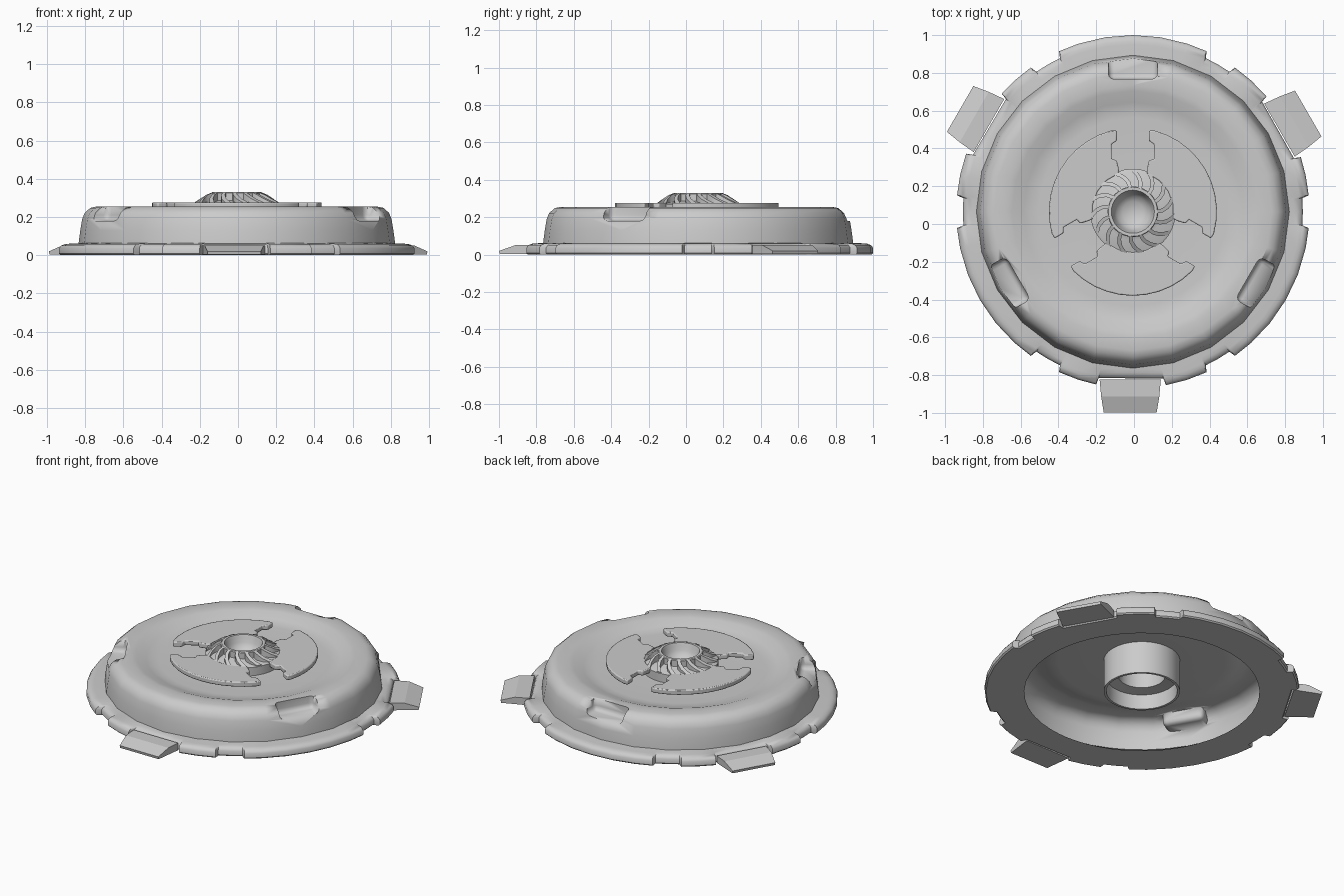
import bpy, bmesh
from math import radians, sin, cos, pi, hypot, asin
from mathutils import Matrix, Vector

if "Cube" in bpy.data.objects:
    bpy.data.objects.remove(bpy.data.objects["Cube"])

AXIS = (-.006, .065)  # shared axis of the round parts


def finish(name, bm, angle=35):
    bmesh.ops.remove_doubles(bm, verts=bm.verts, dist=1e-5)
    bmesh.ops.recalc_face_normals(bm, faces=bm.faces)
    me = bpy.data.meshes.new(name)
    bm.to_mesh(me)
    bm.free()
    ob = bpy.data.objects.new(name, me)
    bpy.context.collection.objects.link(ob)
    ob.location = (*AXIS, 0)
    bpy.ops.object.select_all(action='DESELECT')
    ob.select_set(True)
    bpy.context.view_layer.objects.active = ob
    bpy.ops.object.shade_smooth_by_angle(angle=radians(angle))
    return ob


def sweep(name, angles, profile, angle=35):
    """Join the profile (r, z points) at each angle into a turned surface."""
    bm = bmesh.new()
    rings = []
    for i, a in enumerate(angles):
        rings.append([bm.verts.new((*polar(r, a), z)) for r, z in profile(i)])
    for i, p in enumerate(rings):
        q = rings[(i + 1) % len(rings)]
        for j in range(len(p) - 1):
            bm.faces.new((p[j], q[j], q[j + 1], p[j + 1]))
    bmesh.ops.dissolve_degenerate(bm, edges=bm.edges, dist=1e-6)
    return finish(name, bm, angle)


def lathe(name, pts, n, angle=35):
    return sweep(name, [90 + 360 * i / n for i in range(n)], lambda i: pts, angle)


def polar(r, deg):
    return r * cos(radians(deg)), r * sin(radians(deg))


def prism(bm, outline, z0, top, inset=1):
    """Extrude a flat outline from z0 to top(x, y)."""
    lo = [bm.verts.new((x, y, z0)) for x, y in outline]
    hi = [bm.verts.new((x, y, top(x, y))) for x, y in outline]
    n = len(outline)
    bm.faces.new(lo[::-1])
    bm.faces.new(hi)
    for i in range(n):
        k = (i + 1) % n
        bm.faces.new((lo[i], lo[k], hi[k], hi[i]))


# base flange with shallow notches and three straight recesses behind the lugs
RO = .935
steps = []
for s in range(6):
    a0 = 60 * s
    steps += [(a0 - 5.3, RO), (a0 - 4.6, .90), (a0, .90), (a0 + 4.6, .90), (a0 + 5.3, RO), (a0 + 12, RO)]
    if s % 2 == 0:
        steps.append((a0 + 18.0, RO))
        steps += [(a0 + 29.4 + d, .882 / cos(radians(d))) for d in (-11, -5, 0, 5, 11)]
        steps.append((a0 + 40.8, RO))
    else:
        steps += [(a0 + 21, RO), (a0 + 30, RO), (a0 + 39, RO)]
    steps.append((a0 + 48, RO))


def flange_profile(i):
    r = steps[i][1]
    return [(.70, 0), (r - .008, 0), (r, .008), (r, .036),
            (r - .01, .05), (r - .03, .058), (r - .05, .06), (.80, .064)]


sweep("base_flange", [s[0] for s in steps], flange_profile, 40)

# dished cover, built solid so the pockets can be cut, then opened below
cover = lathe("cover", [(0, .03), (.83, .03), (.828, .07), (.82, .13), (.81, .19), (.797, .222),
                        (.767, .248), (.735, .255), (.67, .255), (.64, .250), (.58, .228),
                        (.54, .218), (.50, .215), (.22, .215), (0, .215)], 24)

# rounded pocket cutters at 90, 210 and 330 degrees
bm = bmesh.new()
for a in (90, 210, 330):
    b = bmesh.new()
    bmesh.ops.create_cube(b, size=1)
    bmesh.ops.scale(b, vec=(.26, .26, .25), verts=b.verts)
    bmesh.ops.bevel(b, geom=b.edges[:], offset=.03, segments=3, profile=.5, affect='EDGES')
    b.transform(Matrix.Rotation(radians(a), 4, 'Z') @ Matrix.Translation((.832, 0, .305)))
    tmp = bpy.data.meshes.new("tmp")
    b.to_mesh(tmp)
    b.free()
    bm.from_mesh(tmp)
    bpy.data.meshes.remove(tmp)
cutter = finish("pocket_cutter", bm)
cutter.hide_render = True
mod = cover.modifiers.new("pockets", 'BOOLEAN')
mod.operation = 'DIFFERENCE'
mod.object = cutter
mod.solver = 'EXACT'
bpy.ops.object.select_all(action='DESELECT')
cover.select_set(True)
bpy.context.view_layer.objects.active = cover
bpy.ops.object.modifier_apply(modifier="pockets")
bpy.data.objects.remove(cutter)
bm = bmesh.new()
bm.from_mesh(cover.data)
mids = {f: f.calc_center_median() for f in bm.faces}
gone = [f for f, c in mids.items() if c.z < .031 or (c.z > .21 and hypot(c.x, c.y) < .2)]
bmesh.ops.delete(bm, geom=gone, context='FACES')
bm.to_mesh(cover.data)
bm.free()

# three bevelled lugs, each shifted a little clockwise
bm = bmesh.new()
for a in (30, 150, 270):
    R = Matrix.Rotation(radians(a), 4, 'Z')
    sec = [(.888, .003, 0), (.888, .05, 0), (.978, .05, .008), (1.064, .02, .022), (1.06, .003, .022)]
    p, q = [[bm.verts.new(R @ Vector((u, v0 - s * k, z))) for u, z, k in sec]
            for s, v0 in ((1, .148), (-1, -.176))]
    bm.faces.new(p)
    bm.faces.new(q[::-1])
    for i in range(5):
        k = (i + 1) % 5
        bm.faces.new((p[i], q[i], q[k], p[k]))
finish("lugs", bm, 10)


def edge(r, half, c, side):
    """Point on a slot's side wall at radius r."""
    return polar(r, c + side * (60 - asin(half / r) * 180 / pi))


# three thin arc plates divided by stepped slots
bm = bmesh.new()
for c in (30, 150, 270):
    side = [(.437, .085), (.385, .085), (.375, .112), (.30, .112), (.285, .085), (.24, .075)]
    pts = [edge(r, h, c, -1) for r, h in side[::-1]]
    pts += [polar(.445, c + t) for t in range(-45, 46, 9)]
    pts += [edge(r, h, c, 1) for r, h in side]
    pts += [polar(.215, c + t) for t in (40, 20, 0, -20, -40)]
    prism(bm, pts, .245, lambda x, y: .277)
plates = finish("arc_plates", bm, 30)
bev = plates.modifiers.new("bevel", 'BEVEL')
bev.width = .006
bev.segments = 2
bev.limit_method = 'ANGLE'

# hub: stepped lower sleeve, cup wall, rim and bowl
lathe("hub_sleeve", [(.227, .27), (.227, .004), (.212, .004), (.21, .10), (.14, .11), (.14, .235)], 32)
lathe("hub_cup", [(.227, .268), (.215, .274), (.15, .28), (.134, .286), (.134, .325), (.13, .33),
                  (.114, .33), (.108, .315), (.10, .285), (.085, .26), (.055, .24), (0, .232)], 32)

# curved tapering blades around the cup
bm = bmesh.new()
N = 15
for i in range(N):
    a = 360 * i / N
    path = [(.128, 0), (.16, 3), (.19, 9), (.222, 18)]
    outline = [polar(r, a + t - 4) for r, t in path] + [polar(r, a + t + 4) for r, t in path[::-1]]
    prism(bm, outline, .262, lambda x, y: .33 - max(0, hypot(x, y) - .14) * .66)
finish("hub_blades", bm, 30)
